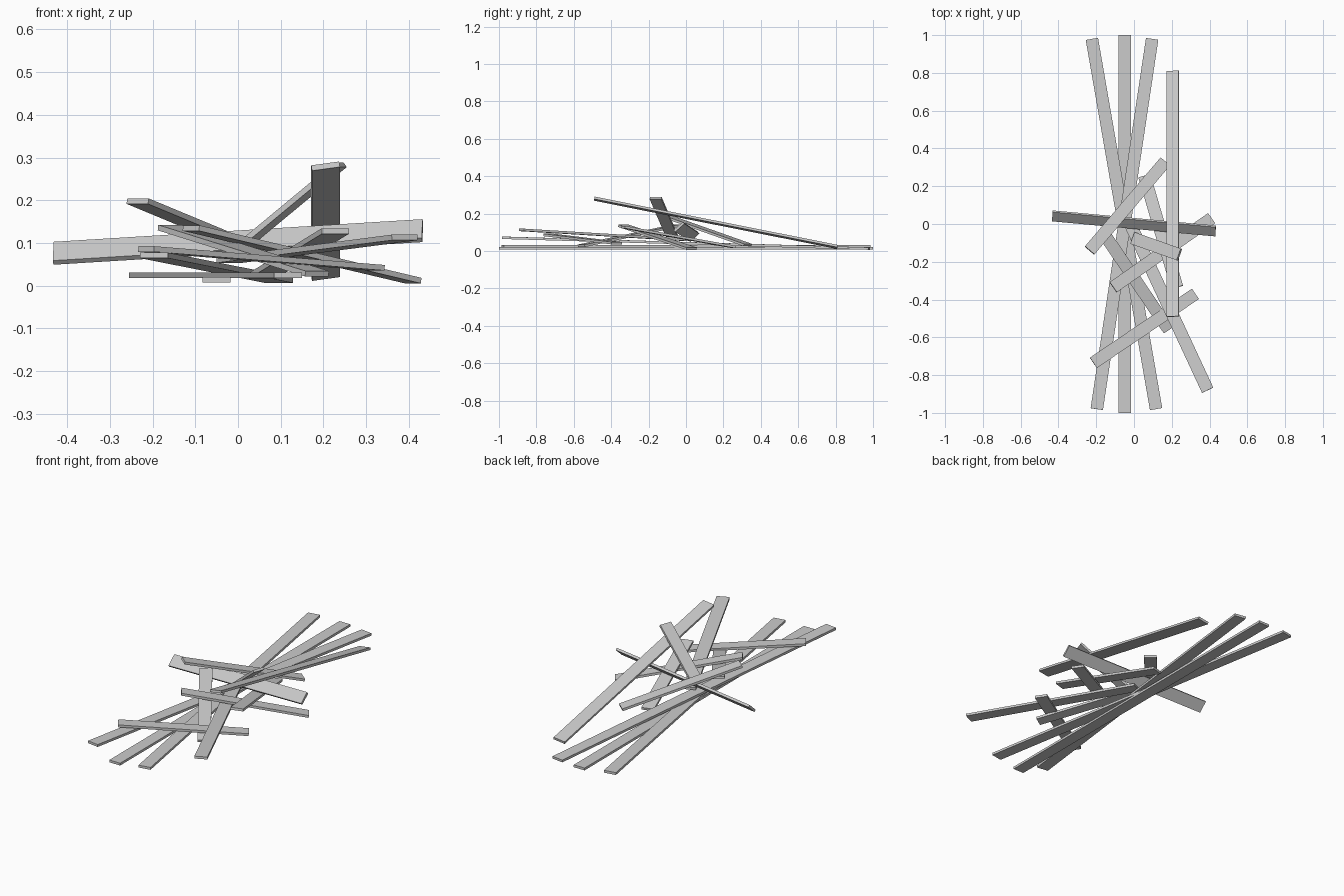
import bpy
from math import radians, sin, cos
from mathutils import Vector, Matrix

cube = bpy.data.objects.get("Cube")
if cube:
    bpy.data.objects.remove(cube, do_unlink=True)

WIDTH, THICKNESS = 0.066, 0.013

grey = bpy.data.materials.new("plain grey")
grey.use_nodes = True
colour = (0.6, 0.6, 0.6, 1)
grey.diffuse_color = colour
grey.node_tree.nodes["Principled BSDF"].inputs["Base Color"].default_value = colour


def plank(name, start, end, roll=0):
    """A straight board between two end centres, rolled about its length."""
    start, end = Vector(start), Vector(end)
    along = (end - start).normalized()
    side = Vector((0, 0, 1)).cross(along).normalized()
    up = along.cross(side)
    r = radians(roll)
    side, up = side * cos(r) + up * sin(r), up * cos(r) - side * sin(r)
    size = Vector(((end - start).length, WIDTH, THICKNESS))
    bpy.ops.mesh.primitive_cube_add(size=1)
    board = bpy.context.object
    board.name = name
    frame = Matrix((along, side, up)).transposed().to_4x4()
    board.matrix_world = (Matrix.Translation((start + end) / 2) @ frame
                          @ Matrix.Diagonal(size).to_4x4())
    board.data.materials.append(grey)


# Long boards fanned out on the ground
plank("long_plank_middle", (-0.05, -1, 0.014), (-0.05, 1, 0.014))
plank("long_plank_crossing", (0.117, -0.98, 0.025), (-0.223, 0.98, 0.025))
plank("long_plank_raised", (-0.197, -0.98, 0.071), (0.096, 0.98, 0.013))

# Medium boards leaning on the pile
plank("leaning_plank", (0.205, -0.49, 0.28), (0.205, 0.81, 0.022), -8)
plank("front_right_plank", (0.39, -0.88, 0.113), (-0.02, 0, 0.06))
plank("tilted_cross_plank", (-0.432, 0.043, 0.076), (0.432, -0.037, 0.129), 42)

# Short boards scattered on top
plank("short_plank_high", (-0.235, -0.14, 0.198), (0.165, 0.33, 0.032))
plank("short_plank_front", (-0.215, -0.735, 0.086), (0.325, -0.37, 0.042))
plank("short_plank_side", (-0.11, -0.335, 0.135), (0.41, 0.03, 0.012))
plank("short_plank_inner", (0.228, -0.335, 0.128), (0.055, 0.255, 0.022))
plank("short_plank_low", (0.185, -0.56, 0.028), (-0.16, -0.05, 0.136))
plank("upright_plank", (-0.005, -0.075, 0.08), (0.24, -0.162, 0.283))
